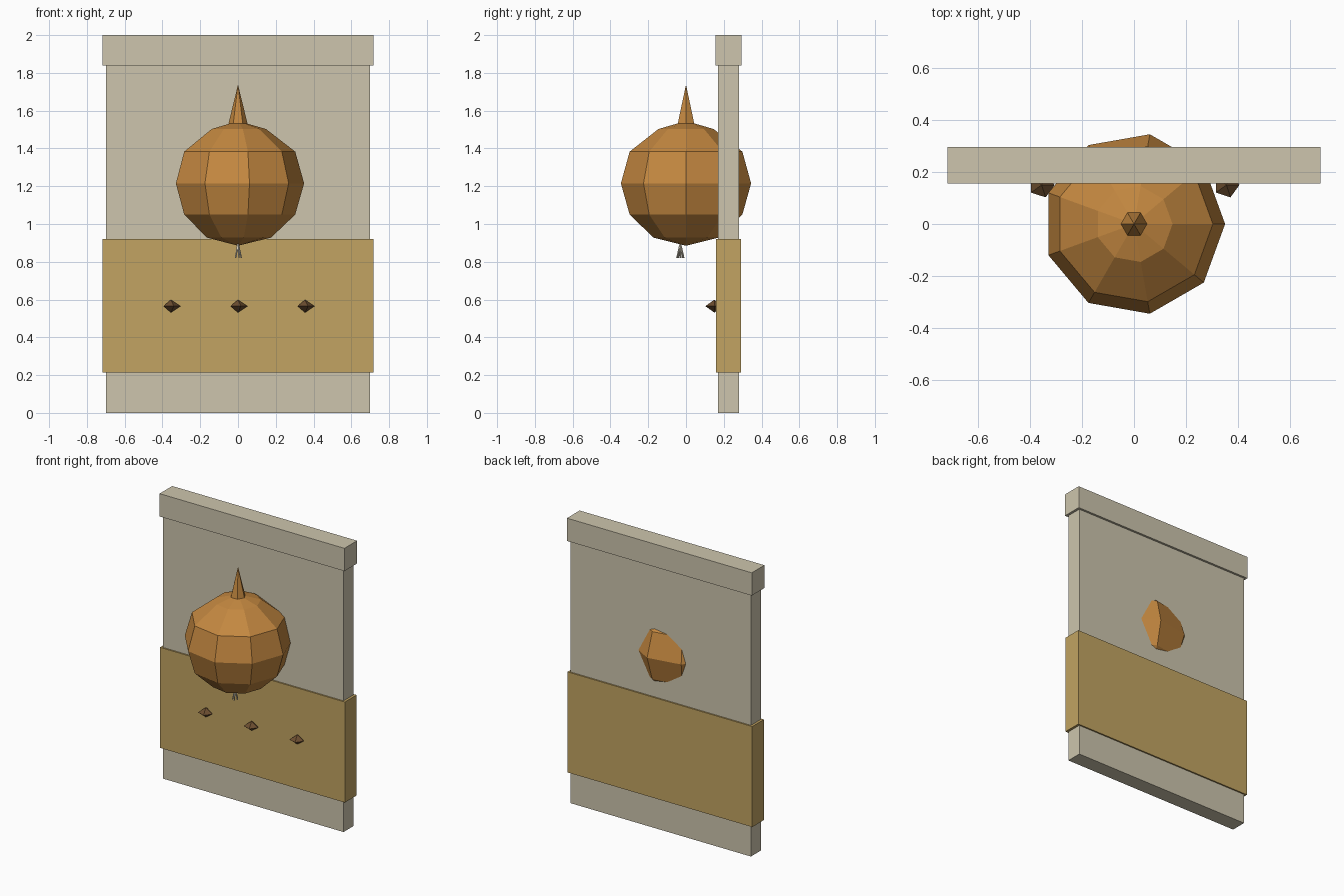
import bpy
import bmesh
from math import cos, sin, pi
from mathutils import Vector

if "Cube" in bpy.data.objects:
    bpy.data.objects.remove(bpy.data.objects["Cube"], do_unlink=True)


def material(name, rgb):
    """Flat material from 0-255 display values, converted to linear."""
    lin = [((c / 255 + 0.055) / 1.055) ** 2.4 for c in rgb] + [1]
    m = bpy.data.materials.new(name)
    m.use_nodes = True
    m.diffuse_color = lin
    m.node_tree.nodes["Principled BSDF"].inputs["Base Color"].default_value = lin
    return m


STONE = material("pale stone", (205, 197, 173))
BAND = material("ochre band", (194, 164, 98))
SKIN = material("amber skin", (196, 136, 64))
STUD = material("dark brown", (108, 78, 48))
ROOT = material("pale root", (214, 206, 188))


def finish(name, bm, mat):
    bmesh.ops.recalc_face_normals(bm, faces=bm.faces)
    me = bpy.data.meshes.new(name)
    bm.to_mesh(me)
    bm.free()
    me.materials.append(mat)
    ob = bpy.data.objects.new(name, me)
    bpy.context.collection.objects.link(ob)
    return ob


def box(name, lo, hi, mat):
    lo, hi = Vector(lo), Vector(hi)
    bm = bmesh.new()
    bmesh.ops.create_cube(bm, size=1)
    bmesh.ops.scale(bm, vec=hi - lo, verts=bm.verts)
    bmesh.ops.translate(bm, vec=(lo + hi) / 2, verts=bm.verts)
    return finish(name, bm, mat)


def lathe(name, profile, sides, mat, centre=(0, 0, 0)):
    """Revolve (radius, z) points around z; zero radius makes a pole."""
    bm = bmesh.new()
    c = Vector(centre)
    rings = []
    for r, z in profile:
        n = sides if r else 1
        rings.append([bm.verts.new(c + Vector((r * cos(2 * pi * i / sides),
                                               r * sin(2 * pi * i / sides), z)))
                      for i in range(n)])
    for a, b in zip(rings, rings[1:]):
        for i in range(sides):
            j = (i + 1) % sides
            quad = [a[i % len(a)], a[j % len(a)], b[j % len(b)], b[i % len(b)]]
            bm.faces.new(list(dict.fromkeys(quad)))
    return finish(name, bm, mat)


# Wall slab with coping and painted-looking wrap band
box("wall_slab", (-0.70, 0.17, 0), (0.70, 0.28, 1.94), STONE)
box("wall_coping", (-0.717, 0.155, 1.84), (0.717, 0.295, 2), STONE)
box("wall_band", (-0.717, 0.16, 0.215), (0.717, 0.29, 0.92), BAND)

# Faceted bulb set into the wall, with a pointed stem
lathe("bulb", [(0, 0.885), (0.175, 0.928), (0.303, 1.05), (0.35, 1.215),
               (0.303, 1.383), (0.148, 1.503), (0, 1.545)], 9, SKIN)
lathe("stem", [(0, 1.533), (0.05, 1.533), (0, 1.738)], 6, SKIN)

# Thin roots splaying out below the bulb
for k in range(5):
    a = 2 * pi * k / 5
    top = Vector((0, -0.03, 0.895))
    tip = Vector((0.017 * cos(a), -0.03 + 0.019 * sin(a), 0.82))
    bm = bmesh.new()
    bmesh.ops.create_cone(bm, cap_ends=True, segments=5, radius1=0.005,
                          radius2=0.004, depth=(tip - top).length)
    turn = (tip - top).to_track_quat("Z", "Y").to_matrix()
    bmesh.ops.rotate(bm, matrix=turn, verts=bm.verts)
    bmesh.ops.translate(bm, vec=(top + tip) / 2, verts=bm.verts)
    finish(f"root_{k + 1}", bm, ROOT)

# Row of studs on the band
for name, x in (("right", -0.355), ("middle", 0), ("left", 0.355)):
    lathe(f"stud_{name}", [(0, -0.034), (0.05, 0), (0, 0.034)], 5, STUD,
          (x, 0.15, 0.565))
